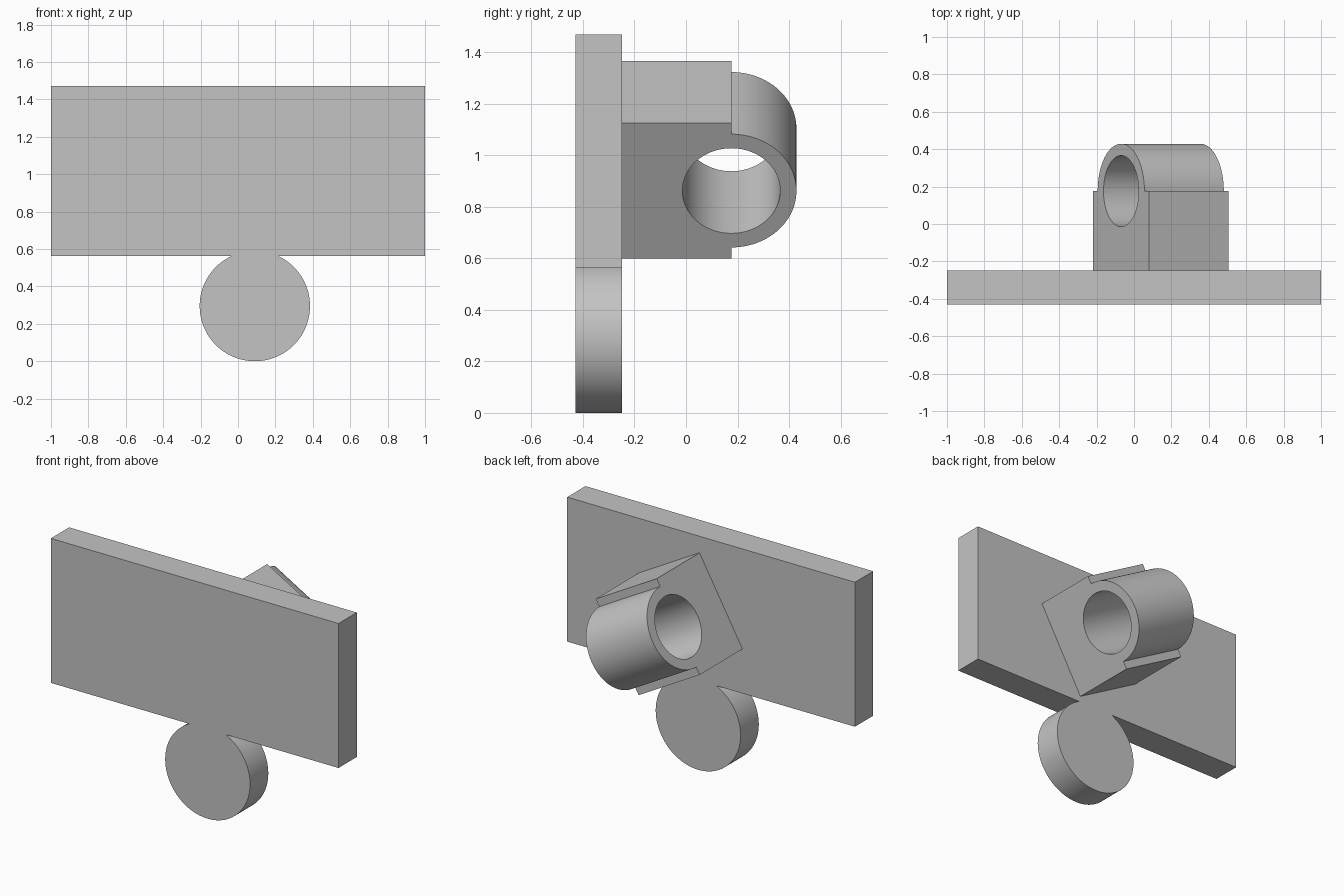
import bpy
import bmesh
from math import sin, cos, asin, pi, radians

cube = bpy.data.objects.get("Cube")
if cube:
    bpy.data.objects.remove(cube, do_unlink=True)

grey = bpy.data.materials.new("plain grey")
grey.use_nodes = True
grey.diffuse_color = (0.55, 0.55, 0.55, 1)
grey.node_tree.nodes["Principled BSDF"].inputs["Base Color"].default_value = grey.diffuse_color


def arc(cx, cy, r, start, end, steps):
    """Points along an arc, both ends included."""
    angles = [start + (end - start) * i / steps for i in range(steps + 1)]
    return [(cx + r * cos(a), cy + r * sin(a)) for a in angles]


def prism(name, profile, place, near, far):
    """Extrude a flat outline between two depths; place maps (a, b, depth) to xyz."""
    bm = bmesh.new()
    ends = [[bm.verts.new(place(a, b, d)) for a, b in profile] for d in (near, far)]
    for ring in ends:
        bm.faces.new(ring)
    for i in range(len(profile)):
        j = (i + 1) % len(profile)
        bm.faces.new((ends[0][i], ends[0][j], ends[1][j], ends[1][i]))
    bmesh.ops.recalc_face_normals(bm, faces=bm.faces)
    mesh = bpy.data.meshes.new(name)
    bm.to_mesh(mesh)
    bm.free()
    mesh.materials.append(grey)
    obj = bpy.data.objects.new(name, mesh)
    bpy.context.collection.objects.link(obj)
    return obj


def select_only(obj):
    bpy.ops.object.select_all(action='DESELECT')
    obj.select_set(True)
    bpy.context.view_layer.objects.active = obj


# Wide plate with the round tab merged into its lower edge
plate_bottom, plate_top = 0.562, 1.47
tab_x, tab_r = 0.09, 0.295
neck = asin((plate_bottom - tab_r) / tab_r)
tab = arc(tab_x, tab_r, tab_r, pi - neck, 2 * pi + neck, 80)
outline = [(-1, plate_top), (-1, plate_bottom)] + tab + [(1, plate_bottom), (1, plate_top)]
plate = prism("plate_with_round_tab", outline, lambda x, z, y: (x, y, z), -0.43, -0.249)

# Tilted bracket: block with shoulders and a rounded barrel end
half_len, half_height, barrel_r, hole_r = 0.244, 0.302, 0.253, 0.19
back, barrel_y = -0.249, 0.176
outline = ([(back, half_height), (back, -half_height), (barrel_y, -half_height)]
           + arc(barrel_y, 0, barrel_r, -pi / 2, pi / 2, 48)
           + [(barrel_y, half_height)])
along_x = lambda y, z, x: (x, y, z)
bracket = prism("bracket", outline, along_x, -half_len, half_len)

# Bore through the barrel
bore = prism("bore_cutter", arc(barrel_y, 0, hole_r, 0, 2 * pi, 80)[:-1], along_x, -1, 1)
bore.hide_render = True
cut = bracket.modifiers.new("bore", 'BOOLEAN')
cut.operation = 'DIFFERENCE'
cut.solver = 'EXACT'
cut.object = bore
select_only(bracket)
bpy.ops.object.modifier_apply(modifier=cut.name)
bpy.data.objects.remove(bore, do_unlink=True)

bracket.location = (0.143, 0, 0.983)
bracket.rotation_euler = (0, radians(29.6), 0)

for obj in (plate, bracket):
    select_only(obj)
    bpy.ops.object.shade_smooth_by_angle(angle=radians(30))
